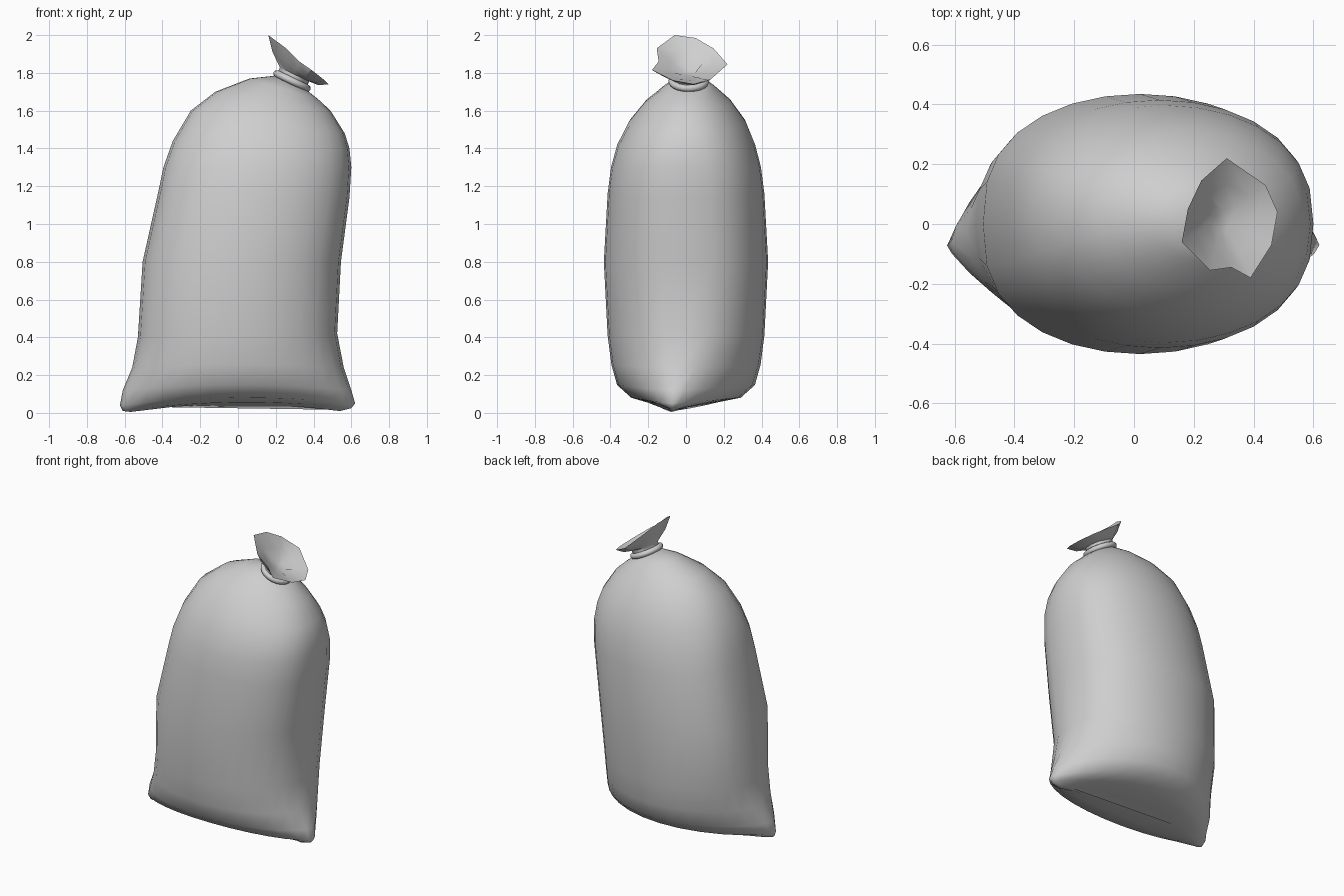
import bpy
import bmesh
from math import sin, cos, pi, copysign
from mathutils import Vector

if "Cube" in bpy.data.objects:
    bpy.data.objects.remove(bpy.data.objects["Cube"])

cloth = bpy.data.materials.new("pale grey cloth")
cloth.use_nodes = True
grey = (0.62, 0.62, 0.62, 1)
cloth.diffuse_color = grey
cloth.node_tree.nodes["Principled BSDF"].inputs["Base Color"].default_value = grey


def finish(obj, angle):
    obj.data.materials.append(cloth)
    bpy.ops.object.select_all(action="DESELECT")
    obj.select_set(True)
    bpy.context.view_layer.objects.active = obj
    bpy.ops.object.shade_smooth_by_angle(angle=angle)


def loft(name, rings, angle):
    """Skin a stack of equal point rings and cap both ends."""
    bm = bmesh.new()
    loops = [[bm.verts.new(p) for p in ring] for ring in rings]
    count = len(loops[0])
    for low, high in zip(loops, loops[1:]):
        for i in range(count):
            j = (i + 1) % count
            bm.faces.new((low[i], low[j], high[j], high[i]))
    bm.faces.new(loops[0][::-1])
    bm.faces.new(loops[-1])
    bmesh.ops.recalc_face_normals(bm, faces=bm.faces[:])
    mesh = bpy.data.meshes.new(name)
    bm.to_mesh(mesh)
    bm.free()
    obj = bpy.data.objects.new(name, mesh)
    bpy.context.collection.objects.link(obj)
    finish(obj, angle)


# Sack body: left x, left z, right x, right z, half depth, pinch
SECTIONS = [
    (-.57, .005, .54, .01, .04, 1),
    (-.61, .01, .60, .025, .16, 1.4),
    (-.625, .04, .62, .05, .29, 1.5),
    (-.61, .12, .60, .12, .365, 1.35),
    (-.56, .24, .56, .24, .395, 1.05),
    (-.53, .40, .525, .42, .415, .85),
    (-.505, .80, .545, .80, .435, .75),
    (-.42, 1.18, .59, 1.14, .415, .77),
    (-.395, 1.30, .60, 1.30, .397, .8),
    (-.345, 1.44, .59, 1.40, .365, .85),
    (-.25, 1.60, .565, 1.48, .31, .9),
    (-.12, 1.70, .49, 1.60, .225, .95),
    (.06, 1.77, .425, 1.66, .14, 1),
    (.195, 1.785, .375, 1.70, .085, 1),
]
SIDES = 28


def section(xl, zl, xr, zr, depth, pinch):
    points = []
    for i in range(SIDES):
        a = 2 * pi * i / SIDES
        t, s = cos(a), sin(a)
        z = zl + (zr - zl) * (t + 1) / 2
        corner = max(0, 1 - z / .4)
        shift = .02 * max(0, z - 1.4) / .4 - .08 * corner * t * t
        y = copysign(abs(s) ** pinch, s) * depth + shift
        x = xl + (xr - xl) * (t + 1) / 2
        points.append((x, y, z + .04 * corner * (1 - t * t)))
    return points


loft("sack_body", [section(*row) for row in SECTIONS], pi / 2)

# Tie around the neck
bpy.ops.mesh.primitive_torus_add(
    major_radius=.09, minor_radius=.019, major_segments=20, minor_segments=8,
    location=(.286, .015, 1.757), rotation=(0, .45, 0))
tie = bpy.context.object
tie.name = "neck_tie"
finish(tie, pi / 3)

# Gathered cloth flaring above the tie
RIM = [Vector(p) for p in (
    (.16, -.06, 2), (.18, .05, 1.985), (.225, .145, 1.93), (.31, .22, 1.845),
    (.44, .13, 1.765), (.48, .04, 1.74), (.46, -.07, 1.76),
    (.39, -.18, 1.815), (.325, -.145, 1.86), (.255, -.155, 1.93))]
rim_centre = sum(RIM, Vector()) / len(RIM)
neck_centre = Vector((.286, .015, 1.765))


def neck_ring(radius, lift):
    ring = []
    for p in RIM:
        d = p - rim_centre
        d.z = -.48 * d.x
        ring.append(neck_centre + d.normalized() * radius + Vector((.43, 0, .9)) * lift)
    return ring


def blend(ring, amount):
    return [a.lerp(b, amount) for a, b in zip(ring, RIM)]


outer = neck_ring(.088, 0)
inner = neck_ring(.03, .035)
for i in range(0, len(inner), 2):
    inner[i] += (RIM[i] - rim_centre) * .15
loft("gathered_top",
     [outer, neck_ring(.09, .03), blend(outer, .55), RIM, blend(inner, .5), inner],
     pi / 4)
